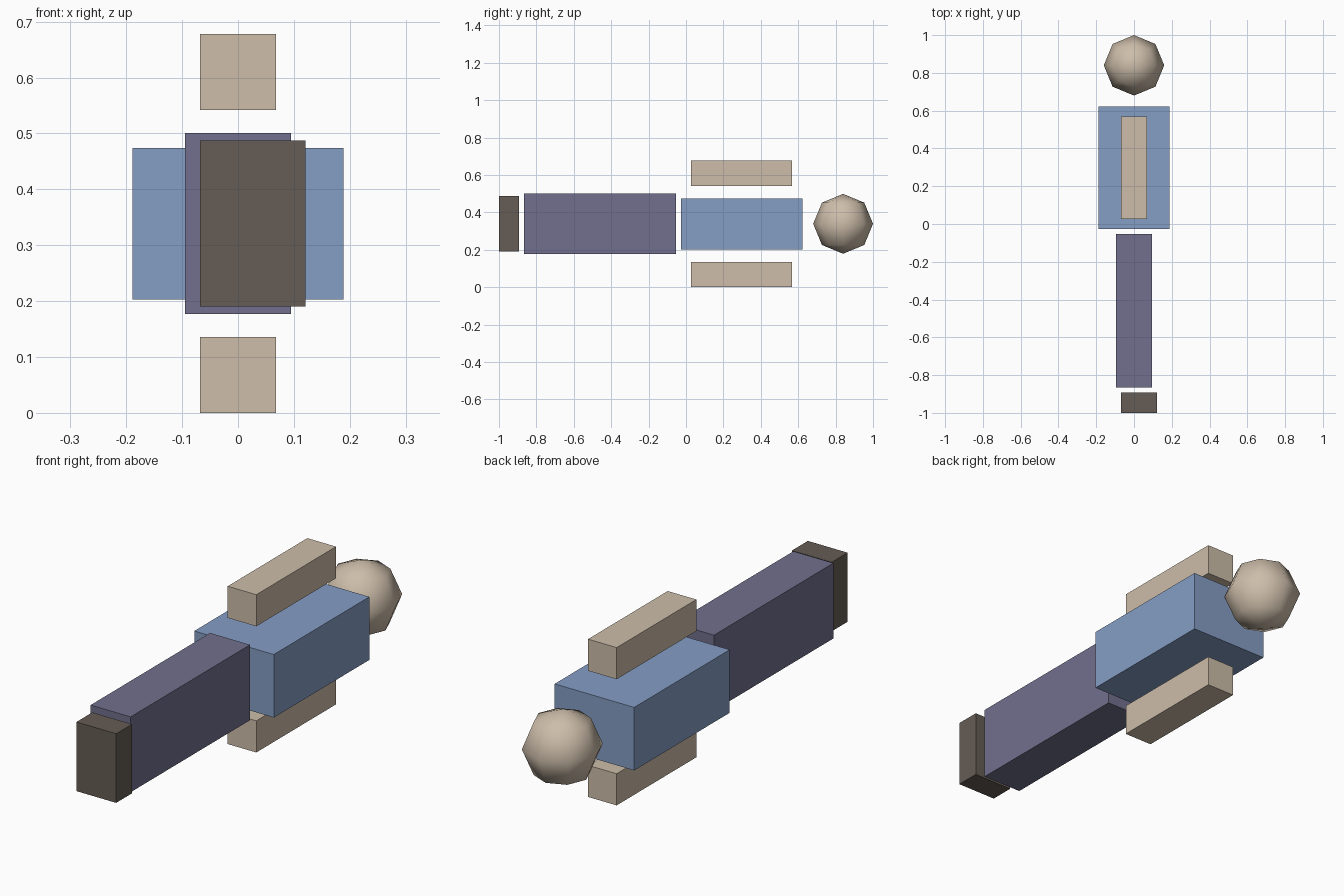
import bpy
from mathutils import Vector

if "Cube" in bpy.data.objects:
    bpy.data.objects.remove(bpy.data.objects["Cube"])


def material(name, rgb):
    mat = bpy.data.materials.new(name)
    mat.diffuse_color = (*rgb, 1)
    mat.use_nodes = True
    mat.node_tree.nodes["Principled BSDF"].inputs["Base Color"].default_value = mat.diffuse_color
    return mat


skin = material("skin", (0.61, 0.51, 0.40))
shirt = material("shirt", (0.235, 0.337, 0.558))
trousers = material("trousers", (0.165, 0.162, 0.266))
leather = material("leather", (0.133, 0.107, 0.091))


def box(name, low, high, mat):
    """Box spanning two opposite corners."""
    low, high = Vector(low), Vector(high)
    bpy.ops.mesh.primitive_cube_add(size=1, location=(low + high) / 2)
    obj = bpy.context.object
    obj.name = name
    obj.scale = high - low
    bpy.ops.object.transform_apply(location=False, rotation=False, scale=True)
    obj.data.materials.append(mat)
    return obj


MID_Z = 0.339  # figure lies on its side, mirrored about this height

# Torso, legs and shoes in a row along y
box("torso", (-0.189, -0.027, 0.203), (0.189, 0.622, 0.474), shirt)
box("legs", (-0.095, -0.865, 0.177), (0.095, -0.054, 0.501), trousers)
box("shoes", (-0.068, -1.0, 0.190), (0.121, -0.892, 0.487), leather)

# Arms below and above the torso
for name, z in (("lower_arm", 0.0), ("upper_arm", 2 * MID_Z - 0.136)):
    box(name, (-0.068, 0.027, z), (0.068, 0.568, z + 0.136), skin)

# Low-poly smooth head
bpy.ops.mesh.primitive_uv_sphere_add(segments=8, ring_count=4, radius=0.16,
                                     location=(0, 0.84, MID_Z))
head = bpy.context.object
head.name = "head"
head.data.materials.append(skin)
bpy.ops.object.shade_smooth()
